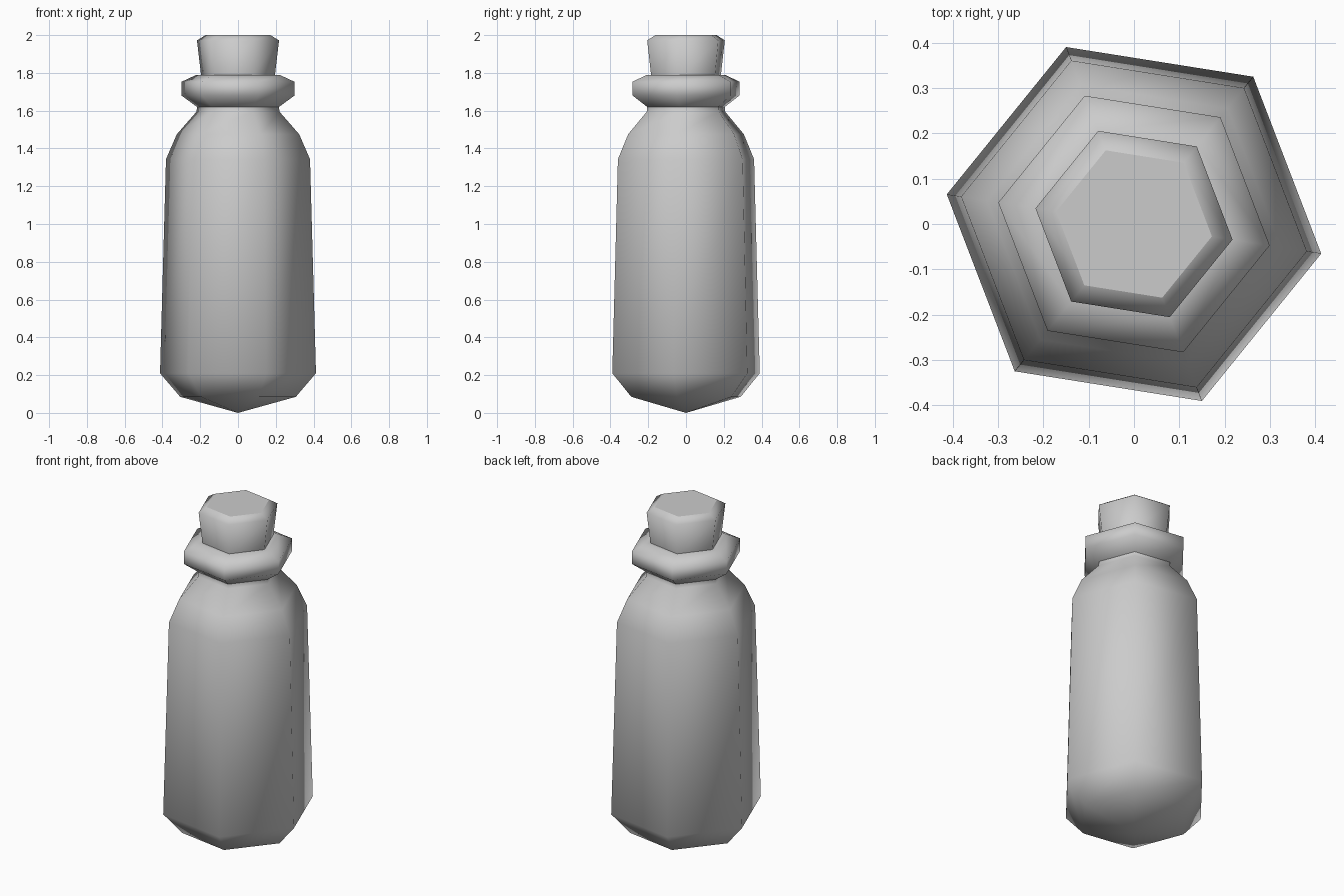
import bpy, bmesh, math

if "Cube" in bpy.data.objects:
    bpy.data.objects.remove(bpy.data.objects["Cube"])

SIDES = 6
TURN = math.radians(-9)


def lathe(name, profile, tip_z=None, cap=False):
    """Six-sided revolve of (radius, z) rings, listed from bottom to top."""
    bm = bmesh.new()
    rings = []
    for r, z in profile:
        rings.append([bm.verts.new((r * math.cos(TURN + i * math.tau / SIDES),
                                    r * math.sin(TURN + i * math.tau / SIDES), z))
                      for i in range(SIDES)])
    for low, high in zip(rings, rings[1:]):
        for i in range(SIDES):
            j = (i + 1) % SIDES
            bm.faces.new((low[i], low[j], high[j], high[i]))
    if tip_z is not None:
        tip = bm.verts.new((0, 0, tip_z))
        for i in range(SIDES):
            bm.faces.new((rings[0][(i + 1) % SIDES], rings[0][i], tip))
    for f in bm.faces:
        f.smooth = True
    if cap:
        bm.faces.new(rings[-1]).smooth = False
    mesh = bpy.data.meshes.new(name)
    bm.to_mesh(mesh)
    bm.free()
    obj = bpy.data.objects.new(name, mesh)
    bpy.context.collection.objects.link(obj)
    return obj


# Bottle body with a pointed base, rounded shoulder and narrow neck
lathe("bottle_body", [(0.31, 0.085), (0.418, 0.21), (0.386, 1.343),
                      (0.328, 1.475), (0.222, 1.595), (0.22, 1.62)], tip_z=0)

# Flared lip around the neck
lathe("bottle_lip", [(0.22, 1.62), (0.303, 1.68), (0.303, 1.753),
                     (0.222, 1.79), (0.195, 1.79)])

# Tapered stopper with a chamfered flat top
lathe("stopper", [(0.197, 1.78), (0.22, 1.972), (0.174, 2.0)], cap=True)
